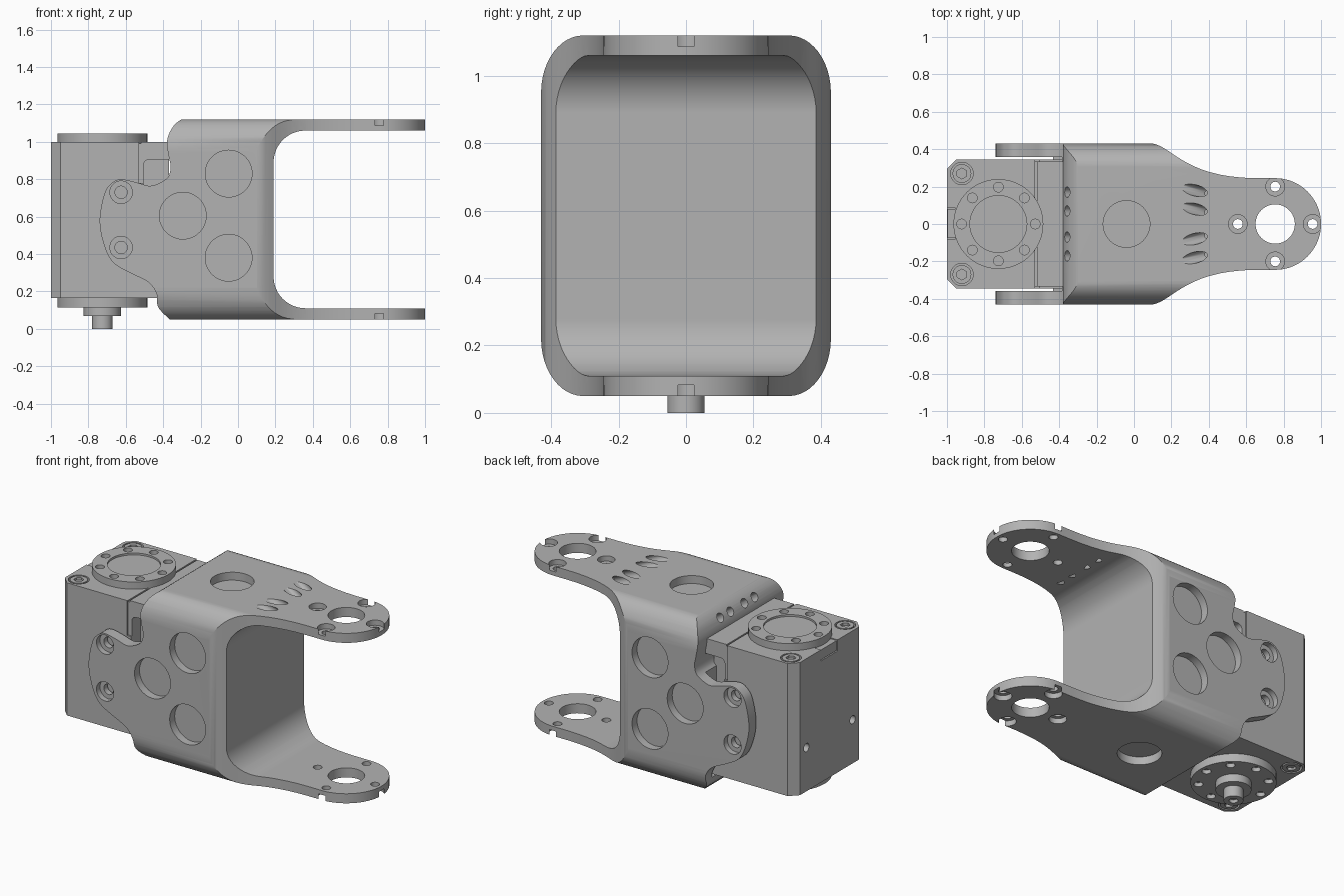
import bpy, bmesh, math
from math import sin, cos, pi, radians
from mathutils import Vector, Matrix

cube = bpy.data.objects.get("Cube")
if cube:
    bpy.data.objects.remove(cube, do_unlink=True)

GREY = (0.45, 0.45, 0.45, 1)
mat = bpy.data.materials.new("plain grey")
mat.use_nodes = True
mat.diffuse_color = GREY
mat.node_tree.nodes["Principled BSDF"].inputs["Base Color"].default_value = GREY


def finish(name, bm):
    bmesh.ops.recalc_face_normals(bm, faces=bm.faces)
    me = bpy.data.meshes.new(name)
    bm.to_mesh(me)
    bm.free()
    me.materials.append(mat)
    ob = bpy.data.objects.new(name, me)
    bpy.context.collection.objects.link(ob)
    return ob


def prism(name, pts, axis, lo, hi):
    """Extrude a closed 2D outline along an axis; the outline uses the other two axes in order."""
    bm = bmesh.new()
    def put(p, h):
        c = list(p)
        c.insert(axis, h)
        return bm.verts.new(c)
    face = bm.faces.new([put(p, lo) for p in pts])
    new = bmesh.ops.extrude_face_region(bm, geom=[face])["geom"]
    step = Vector((0, 0, 0))
    step[axis] = hi - lo
    bmesh.ops.translate(bm, vec=step, verts=[v for v in new if isinstance(v, bmesh.types.BMVert)])
    return finish(name, bm)


def box(name, lo, hi):
    return prism(name, [(lo[0], lo[1]), (hi[0], lo[1]), (hi[0], hi[1]), (lo[0], hi[1])], 2, lo[2], hi[2])


def rod(name, centre, r, depth, direction=(0, 0, 1), sides=40):
    """Cylinder centred on a point, its axis along a direction."""
    bm = bmesh.new()
    turn = Vector(direction).to_track_quat('Z', 'Y').to_matrix().to_4x4()
    bmesh.ops.create_cone(bm, cap_ends=True, segments=sides, radius1=r, radius2=r, depth=depth,
                          matrix=Matrix.Translation(centre) @ turn)
    return finish(name, bm)


def combine(ob, tool, op='DIFFERENCE'):
    m = ob.modifiers.new("cut", 'BOOLEAN')
    m.operation, m.solver, m.object = op, 'EXACT', tool
    bpy.context.view_layer.objects.active = ob
    bpy.ops.object.modifier_apply(modifier=m.name)
    bpy.data.objects.remove(tool, do_unlink=True)


def smooth(ob):
    bpy.ops.object.select_all(action='DESELECT')
    ob.select_set(True)
    bpy.context.view_layer.objects.active = ob
    bpy.ops.object.shade_smooth_by_angle(angle=radians(28))
    ob.modifiers.new("even_normals", 'WEIGHTED_NORMAL').keep_sharp = True


def arc(cx, cy, rx, ry, a0, a1, n=12):
    angles = [radians(a0 + (a1 - a0) * i / n) for i in range(n + 1)]
    return [(cx + rx * cos(a), cy + ry * sin(a)) for a in angles]


def bezier(a, b, c, d, n=16):
    out = []
    for i in range(n + 1):
        t = i / n
        w = ((1 - t) ** 3, 3 * t * (1 - t) ** 2, 3 * t * t * (1 - t), t ** 3)
        out.append(tuple(sum(k * p[j] for k, p in zip(w, (a, b, c, d))) for j in (0, 1)))
    return out


def spline(pts, n=4):
    """Smooth curve through the points."""
    out = []
    for i in range(1, len(pts) - 2):
        p, q, r, s = (Vector(v) for v in pts[i - 1:i + 3])
        for k in range(n):
            t = k / n
            out.append(tuple(0.5 * (2 * q + (r - p) * t + (2 * p - 5 * q + 4 * r - s) * t * t
                                    + (3 * q - p - 3 * r + s) * t ** 3)))
    return out + [tuple(pts[-2])]


# Fork bracket: side outline trimmed by the plan outline and a rounded section
rear = spline([(-.2, 1.15), (-.25, 1.135), (-.31, 1.115), (-.355, 1.07), (-.38, 1.0), (-.37, .92), (-.36, .866),
               (-.375, .81), (-.43, .775), (-.48, .765), (-.55, .785), (-.63, .80), (-.68, .775),
               (-.715, .72), (-.74, .58), (-.717, .45), (-.668, .355), (-.578, .3), (-.48, .25),
               (-.435, .187), (-.428, .118), (-.375, .06), (-.34, .035), (-.3, .02)])
side = ([(1.1, .03), (1.1, .11)] + arc(.36, .28, .17, .17, 270, 180) + arc(.36, .89, .17, .17, 180, 90)
        + [(1.1, 1.06), (1.1, 1.14)] + rear)
bracket = prism("fork_bracket", side, 1, -.6, .6)

flank = [(-.9, .5), (0, .5), (.04, .432)] + bezier((.08, .432), (.2, .432), (.25, .25), (.65, .245))
plan = flank + arc(.755, 0, .245, .245, 90, -90, 40) + [(x, -y) for x, y in reversed(flank)]
combine(bracket, prism("plan", plan, 2, -.1, 1.3), 'INTERSECT')

section = []
for k, (sy, sz) in enumerate(((1, 1), (-1, 1), (-1, -1), (1, -1))):
    section += arc(sy * .305, .585 + sz * .365, .125, .17, 90 * k, 90 * k + 90)
combine(bracket, prism("section", section, 0, -1.2, 1.2), 'INTERSECT')
combine(bracket, box("clearance", (-1.2, -.358, .15), (-.386, .358, 1.3)))

# Round lightening pockets and ear screw holes on both flanks
for s in (-1, 1):
    for x, z in ((-.05, .83), (-.295, .605), (-.05, .38)):
        combine(bracket, rod("pocket", (x, s * .43, z), .125, .1, (0, 1, 0), 48))
    for z in (.73, .435):
        combine(bracket, rod("counterbore", (-.625, s * .43, z), .06, .07, (0, 1, 0)))
        combine(bracket, rod("screw_hole", (-.625, s * .4, z), .033, .2, (0, 1, 0), 24))

# Pockets and bolt circles on both arms
for z in (.05, 1.12):
    combine(bracket, rod("pocket", (-.04, 0, z), .125, .1, sides=48))
    combine(bracket, rod("arm_hole", (.755, 0, z), .105, .3, sides=48))
    for k in range(4):
        x, y = .755 + .2 * cos(k * pi / 2), .2 * sin(k * pi / 2)
        combine(bracket, rod("counterbore", (x, y, z), .05, .066))
        combine(bracket, rod("bolt_hole", (x, y, z), .026, .3, sides=24))

# Slanted cable holes on the upper side
for s in (-1, 1):
    for y in (.08, .18):
        combine(bracket, rod("slant_hole", (.325, s * y, 1.12), .03, .2, (1, -.25 * s, -.5), 24))
        combine(bracket, rod("rear_hole", (-.36, s * (y - .01), 1.065), .028, .14, (1, 0, -.7), 24))
smooth(bracket)

# Motor housing with chamfered rear corners
housing = prism("motor_housing", [(-.95, -.345), (-.37, -.345), (-.37, .345), (-.95, .345),
                                  (-1, .295), (-1, -.295)], 2, .165, 1.0)
combine(housing, box("seam", (-.528, -.5, .99), (-.518, .5, 1.1)))
combine(housing, box("rear_tab", (-1.1, -.08, .93), (-.955, .085, 1.1)))
for s in (-1, 1):
    y0, y1 = sorted((s * .335, s * .5))
    combine(housing, box("side_recess", (-.53, y0, .78), (-.3, y1, 1.1)))
    y0, y1 = sorted((s * .25, s * .5))
    notch = [(-.505, .7), (-.3, .7), (-.3, .905)] + arc(-.475, .875, .03, .03, 90, 180, 6)
    combine(housing, prism("wire_port", notch, 1, y0, y1))
    combine(housing, rod("rear_hole", (-1, s * .23, .44), .026, .1, (1, 0, 0), 24))
    for z in (.165, 1.0):
        combine(housing, rod("screw_recess", (-.92, s * .27, z), .06, .05))
smooth(housing)
tab = box("rear_insert", (-.996, -.076, .934), (-.95, .081, .996))
smooth(tab)

# Housing corner screws with hex sockets
for s in (-1, 1):
    for level, z, out in (("upper", 1.0, 1), ("lower", .165, -1)):
        screw = rod(f"{level}_screw_{'left' if s > 0 else 'right'}", (-.92, s * .27, z - out * .015), .05, .03)
        combine(screw, rod("hex", (-.92, s * .27, z), .029, .03, sides=6))
        smooth(screw)


# Output horns with a ring of screw holes
def horn(name, z0, z1, face):
    ob = rod(name, (-.725, 0, (z0 + z1) / 2), .24, z1 - z0, sides=64)
    for k in range(8):
        a = k * pi / 4
        combine(ob, rod("hole", (-.725 + .197 * cos(a), .197 * sin(a), face), .026, .05, sides=20))
    return ob


top_horn = horn("top_horn", .99, 1.045, 1.045)
combine(top_horn, rod("dish", (-.725, 0, 1.045), .152, .024, sides=48))
smooth(top_horn)
smooth(horn("bottom_horn", .115, .175, .115))
smooth(rod("bottom_hub", (-.725, 0, .095), .1, .055))
shaft = rod("output_shaft", (-.725, 0, .04), .055, .08)
combine(shaft, rod("shaft_bore", (-.725, 0, 0), .025, .04, sides=24))
smooth(shaft)
